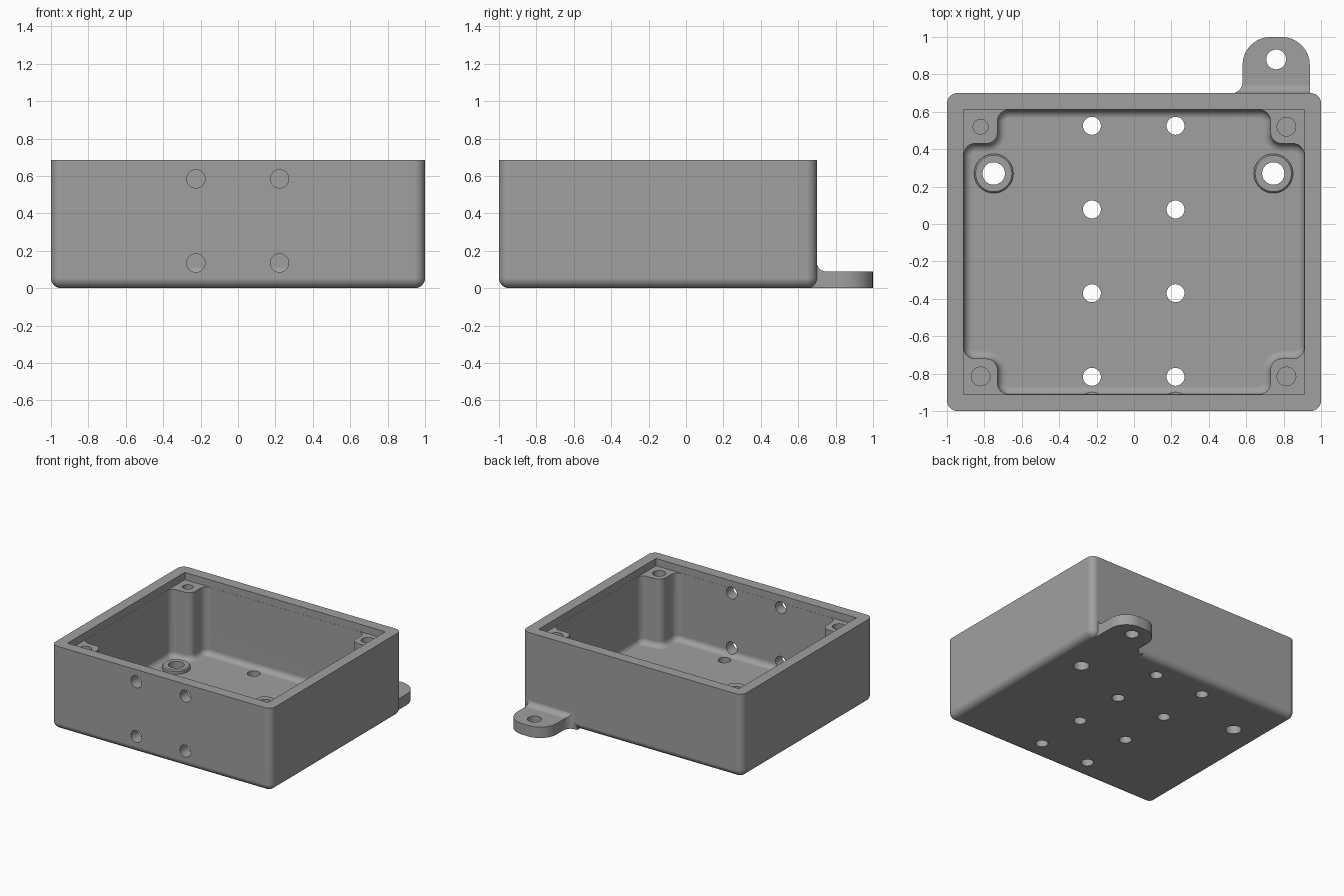
import bpy, bmesh, math
from mathutils import Vector

if "Cube" in bpy.data.objects:
    bpy.data.objects.remove(bpy.data.objects["Cube"])

grey = bpy.data.materials.new("grey_plastic")
grey.diffuse_color = (0.35, 0.35, 0.35, 1)
grey.use_nodes = True
grey.node_tree.nodes["Principled BSDF"].inputs["Base Color"].default_value = grey.diffuse_color

WALL_TOP, FLOOR, LEDGE = 0.685, 0.07, 0.625


def to_object(name, bm):
    bmesh.ops.recalc_face_normals(bm, faces=bm.faces)
    mesh = bpy.data.meshes.new(name)
    bm.to_mesh(mesh)
    bm.free()
    mesh.materials.append(grey)
    ob = bpy.data.objects.new(name, mesh)
    bpy.context.collection.objects.link(ob)
    return ob


def loft(name, rings):
    """Closed solid through rings that have equal point counts."""
    bm = bmesh.new()
    loops = [[bm.verts.new(p) for p in ring] for ring in rings]
    n = len(loops[0])
    for a, b in zip(loops, loops[1:]):
        for i in range(n):
            j = (i + 1) % n
            bm.faces.new((a[i], a[j], b[j], b[i]))
    bm.faces.new(loops[0][::-1])
    bm.faces.new(loops[-1])
    return to_object(name, bm)


def outline(corners, z, inset=0.0, steps=8):
    """Counter-clockwise outline; each corner is (x, y, radius)."""
    pts = []
    for i, (x, y, rad) in enumerate(corners):
        p = Vector((x, y))
        d1 = (p - Vector(corners[i - 1][:2])).normalized()
        d2 = (Vector(corners[(i + 1) % len(corners)][:2]) - p).normalized()
        if rad == 0:
            pts.append((x, y, z))
            continue
        r = rad - inset if d1.cross(d2) > 0 else rad + inset
        c = p - d1 * rad + d2 * rad
        for k in range(steps + 1):
            a = math.pi / 2 * k / steps
            q = c - d2 * r * math.cos(a) + d1 * r * math.sin(a)
            pts.append((q.x, q.y, z))
    return pts


def rect(x0, x1, y0, y1, r):
    return [(x0, y0, r), (x1, y0, r), (x1, y1, r), (x0, y1, r)]


def rounded_floor(corners, z0, z1, r, steps=8):
    """Rings of a prism whose bottom edge is rounded with radius r."""
    rings = []
    for k in range(steps + 1):
        a = math.pi / 2 * k / steps
        rings.append(outline(corners, z0 + r * (1 - math.cos(a)), r * (1 - math.sin(a))))
    return rings + [outline(corners, z1)]


def cylinder(name, x, y, z0, z1, r, chamfer=0.0):
    def ring(z, rad):
        return [(x + rad * math.cos(t * math.tau / 40), y + rad * math.sin(t * math.tau / 40), z)
                for t in range(40)]
    rings = [ring(z0, r), ring(z1 - chamfer, r)]
    if chamfer:
        rings.append(ring(z1, r - chamfer))
    return loft(name, rings)


def combine(target, other, operation):
    mod = target.modifiers.new(operation.lower(), 'BOOLEAN')
    mod.operation, mod.solver, mod.object = operation, 'EXACT', other
    bpy.context.view_layer.objects.active = target
    bpy.ops.object.modifier_apply(modifier=mod.name)
    bpy.data.objects.remove(other)


# Outer shell with rounded upright and bottom edges
case = loft("enclosure_case", rounded_floor(rect(-1, 1, -1, 0.7, 0.056), 0, WALL_TOP, 0.055))

# Cavity that leaves four corner posts
R = 0.06
px, pf, pb = 0.73, -0.72, 0.43          # post faces: side, front, back
cavity = [(-px, -0.91, R), (px, -0.91, R), (px, pf, R), (0.91, pf, R),
          (0.91, pb, R), (px, pb, R), (px, 0.61, R), (-px, 0.61, R),
          (-px, pb, R), (-0.91, pb, R), (-0.91, pf, R), (-px, pf, R)]
combine(case, loft("cavity", rounded_floor(cavity, FLOOR, 0.8, 0.045)), 'DIFFERENCE')

# Square recess above the posts
lid = rect(-0.911, 0.911, -0.911, 0.611, 0)
combine(case, loft("lid_recess", [outline(lid, LEDGE), outline(lid, 0.85)]), 'DIFFERENCE')

# Mounting lug: plan shape trimmed by a side profile with a fillet at the wall
plan = [(0.5, 0.64, 0), (0.94, 0.64, 0), (0.94, 1.0, 0.15), (0.58, 1.0, 0.15),
        (0.58, 0.698, 0.06), (0.5, 0.698, 0)]
lug = loft("mounting_lug", [outline(plan, 0), outline(plan, 0.2)])
side = [(0.6, -0.1), (1.1, -0.1), (1.1, 0.09)]
for k in range(9):
    a = math.pi / 2 * k / 8
    side.append((0.749 - 0.05 * math.sin(a), 0.14 - 0.05 * math.cos(a)))
side.append((0.6, 0.14))
combine(lug, loft("lug_profile", [[(x, y, z) for y, z in side] for x in (0.4, 1.1)]), 'INTERSECT')
combine(case, lug, 'UNION')
combine(case, cylinder("lug_hole", 0.76, 0.88, -0.1, 0.3, 0.053), 'DIFFERENCE')

# Raised floor bosses with through holes
for x in (-0.75, 0.745):
    combine(case, cylinder("boss", x, 0.27, 0.03, 0.10, 0.105, 0.008), 'UNION')
    combine(case, cylinder("boss_hole", x, 0.27, -0.1, 0.3, 0.06), 'DIFFERENCE')

# Blind screw holes in the corner posts
for x, y, r in ((-0.82, 0.52, 0.04), (0.815, 0.52, 0.05), (-0.82, -0.815, 0.05), (0.815, -0.815, 0.05)):
    combine(case, cylinder("post_hole", x, y, 0.33, 0.8, r), 'DIFFERENCE')

for x in (-0.225, 0.222):
    # Floor holes
    for y in (0.525, 0.078, -0.37, -0.817):
        combine(case, cylinder("floor_hole", x, y, -0.1, 0.2, 0.048), 'DIFFERENCE')
    # Front wall holes
    for z in (0.135, 0.585):
        hole = [[(x + 0.049 * math.cos(t * math.tau / 40), y, z + 0.049 * math.sin(t * math.tau / 40))
                 for t in range(40)] for y in (-1.1, -0.85)]
        combine(case, loft("wall_hole", hole), 'DIFFERENCE')

# Smooth fillets, crisp edges
bpy.ops.object.select_all(action='DESELECT')
case.select_set(True)
bpy.context.view_layer.objects.active = case
bpy.ops.object.shade_smooth_by_angle(angle=math.radians(30))
weighted = case.modifiers.new("weighted_normals", 'WEIGHTED_NORMAL')
weighted.keep_sharp = True
